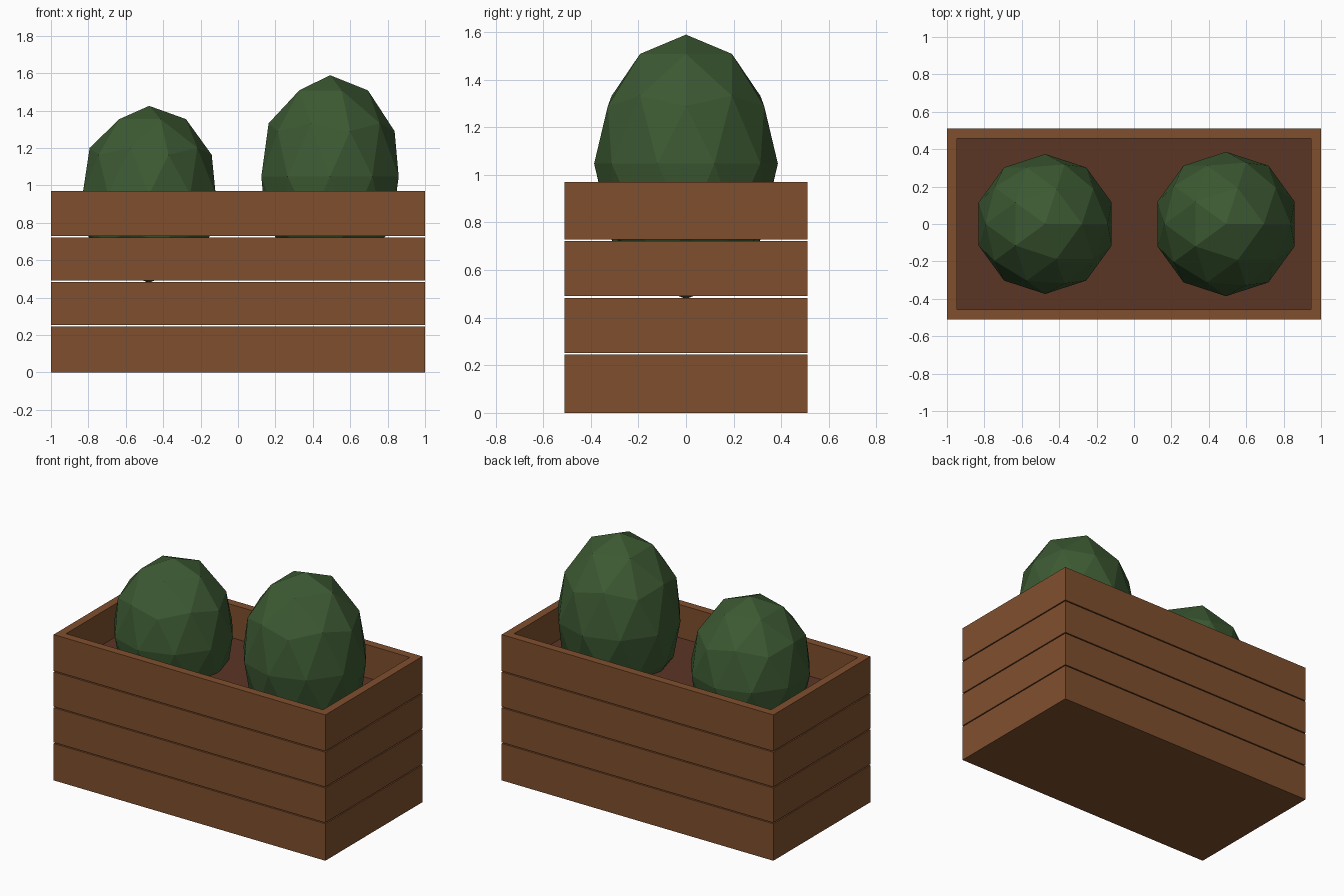
import bpy, bmesh
from mathutils import Matrix

if "Cube" in bpy.data.objects:
    bpy.data.objects.remove(bpy.data.objects["Cube"])


def material(name, rgb):
    m = bpy.data.materials.new(name)
    m.diffuse_color = (*rgb, 1.0)
    m.use_nodes = True
    m.node_tree.nodes["Principled BSDF"].inputs["Base Color"].default_value = m.diffuse_color
    return m


wood = material("warm wood", (0.215, 0.078, 0.027))
earth = material("dark soil", (0.105, 0.037, 0.018))
leaf = material("leaf green", (0.045, 0.100, 0.032))


def add_object(name, bm, mats):
    me = bpy.data.meshes.new(name)
    bm.to_mesh(me)
    bm.free()
    for m in mats:
        me.materials.append(m)
    ob = bpy.data.objects.new(name, me)
    bpy.context.collection.objects.link(ob)
    return ob


def slab(z0, z1):
    bm = bmesh.new()
    mat = Matrix.Translation((0, 0, (z0 + z1) / 2)) @ Matrix.Diagonal((2.0, 1.02, z1 - z0, 1))
    bmesh.ops.create_cube(bm, size=1, matrix=mat)
    return bm


# Stacked plank tiers with thin gaps; the top tier is hollowed to hold soil
GAP, RIM, SOIL_Z = 0.007, 0.054, 0.75
joints = [0.0, 0.249, 0.487, 0.725, 0.97]
for i in range(4):
    z0 = joints[i] + (GAP / 2 if i > 0 else 0)
    z1 = joints[i + 1] - (GAP / 2 if i < 3 else 0)
    bm = slab(z0, z1)
    if i == 3:
        bm.normal_update()
        top = max(bm.faces, key=lambda f: f.calc_center_median().z)
        bmesh.ops.inset_region(bm, faces=[top], thickness=RIM, use_even_offset=True)
        # push the inset face down to make the tray, coloured as soil
        new = bmesh.ops.extrude_discrete_faces(bm, faces=[top])["faces"][0]
        for v in new.verts:
            v.co.z = SOIL_Z
        new.material_index = 1
    add_object("top_planks_with_soil" if i == 3 else f"plank_tier_{i + 1}", bm, [wood, earth])

# Two faceted egg-shaped shrubs: x, centre z, horizontal radius, vertical radius
for name, x, z, r, rz in (("small_shrub", -0.475, 0.952, 0.374, 0.473),
                          ("tall_shrub", 0.492, 1.047, 0.386, 0.542)):
    bm = bmesh.new()
    mat = Matrix.Translation((x, 0, z)) @ Matrix.Diagonal((r, r, rz, 1))
    bmesh.ops.create_icosphere(bm, subdivisions=2, radius=1, matrix=mat)
    add_object(name, bm, [leaf])
